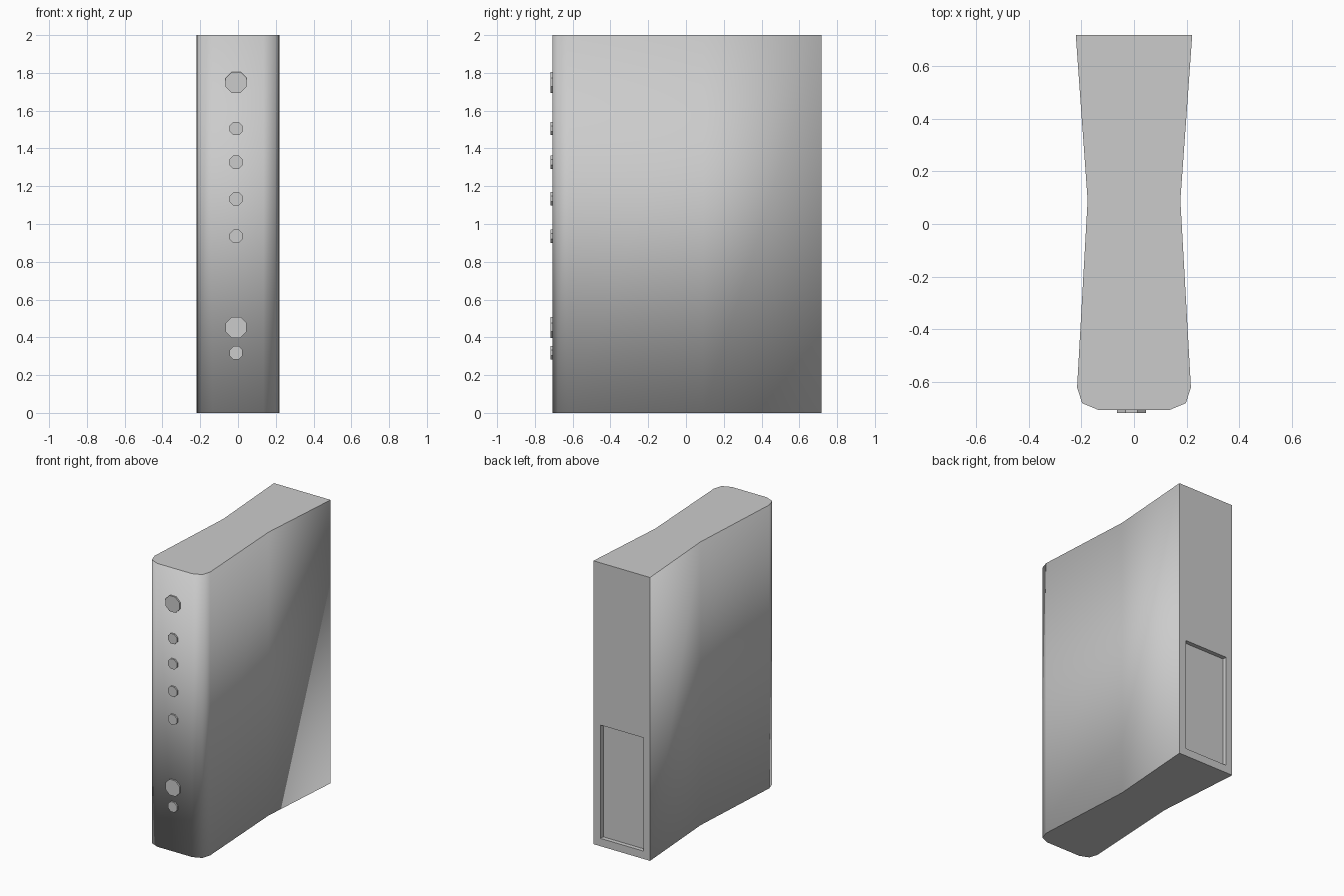
import bpy, bmesh, math
from mathutils import Matrix

cube = bpy.data.objects.get("Cube")
if cube:
    bpy.data.objects.remove(cube, do_unlink=True)

grey = bpy.data.materials.new("plain grey")
grey.use_nodes = True
grey.diffuse_color = (0.6, 0.6, 0.6, 1)
grey.node_tree.nodes["Principled BSDF"].inputs["Base Color"].default_value = (0.6, 0.6, 0.6, 1)

BACK, FRONT, HEIGHT = 0.717, -0.706, 2.0


def make_object(name, bm):
    bmesh.ops.recalc_face_normals(bm, faces=bm.faces)
    mesh = bpy.data.meshes.new(name)
    bm.to_mesh(mesh)
    bm.free()
    mesh.materials.append(grey)
    obj = bpy.data.objects.new(name, mesh)
    bpy.context.collection.objects.link(obj)
    return obj


# Casing: waisted outline, mirrored and extruded upwards
half = [(0.135, FRONT), (0.197, -0.68), (0.216, -0.62), (0.176, 0.09), (0.221, BACK)]
outline = half + [(-x, y) for x, y in reversed(half)]
bm = bmesh.new()
bottom = [bm.verts.new((x, y, 0)) for x, y in outline]
top = [bm.verts.new((x, y, HEIGHT)) for x, y in outline]
bm.faces.new(bottom)
bm.faces.new(top)
count = len(outline)
for i in range(count):
    j = (i + 1) % count
    if i != len(half) - 1:
        bm.faces.new((bottom[i], bottom[j], top[j], top[i]))

# Back wall with a sunken connector panel
a, b = len(half) - 1, len(half)
rings = [[bottom[a], bottom[b], top[b], top[a]]]
for depth in (0, 0.03):
    rings.append([bm.verts.new((x, BACK - depth, z)) for x, z in
                  ((0.165, 0.055), (-0.17, 0.055), (-0.17, 0.855), (0.165, 0.855))])
for outer, inner in zip(rings, rings[1:]):
    for i in range(4):
        j = (i + 1) % 4
        bm.faces.new((outer[i], outer[j], inner[j], inner[i]))
bm.faces.new(rings[-1])
casing = make_object("casing", bm)

# Soft shading on the curved sides, flat shading on the ends and back
mesh = casing.data
mesh.shade_smooth()
soft = [v.normal.copy() for v in mesh.vertices]
normals = []
for face in mesh.polygons:
    n = face.normal
    flat = abs(n.z) > 0.9 or face.center.y > BACK - 0.05
    normals += [n.copy() if flat else soft[v] for v in face.vertices]
mesh.normals_split_custom_set(normals)

# Front buttons and indicator lights: eight-sided discs
buttons = [("power_button", 1.75, 0.06), ("light_1", 1.505, 0.038),
           ("light_2", 1.327, 0.038), ("light_3", 1.133, 0.038),
           ("light_4", 0.935, 0.038), ("lower_button", 0.453, 0.06),
           ("lower_light", 0.318, 0.038)]
for name, z, radius in buttons:
    bm = bmesh.new()
    place = (Matrix.Translation((-0.01, -0.709, z)) @ Matrix.Rotation(math.pi / 2, 4, "X")
             @ Matrix.Rotation(math.pi / 8, 4, "Z"))
    bmesh.ops.create_cone(bm, cap_ends=True, segments=8, radius1=radius,
                          radius2=radius, depth=0.016, matrix=place)
    make_object(name, bm)
